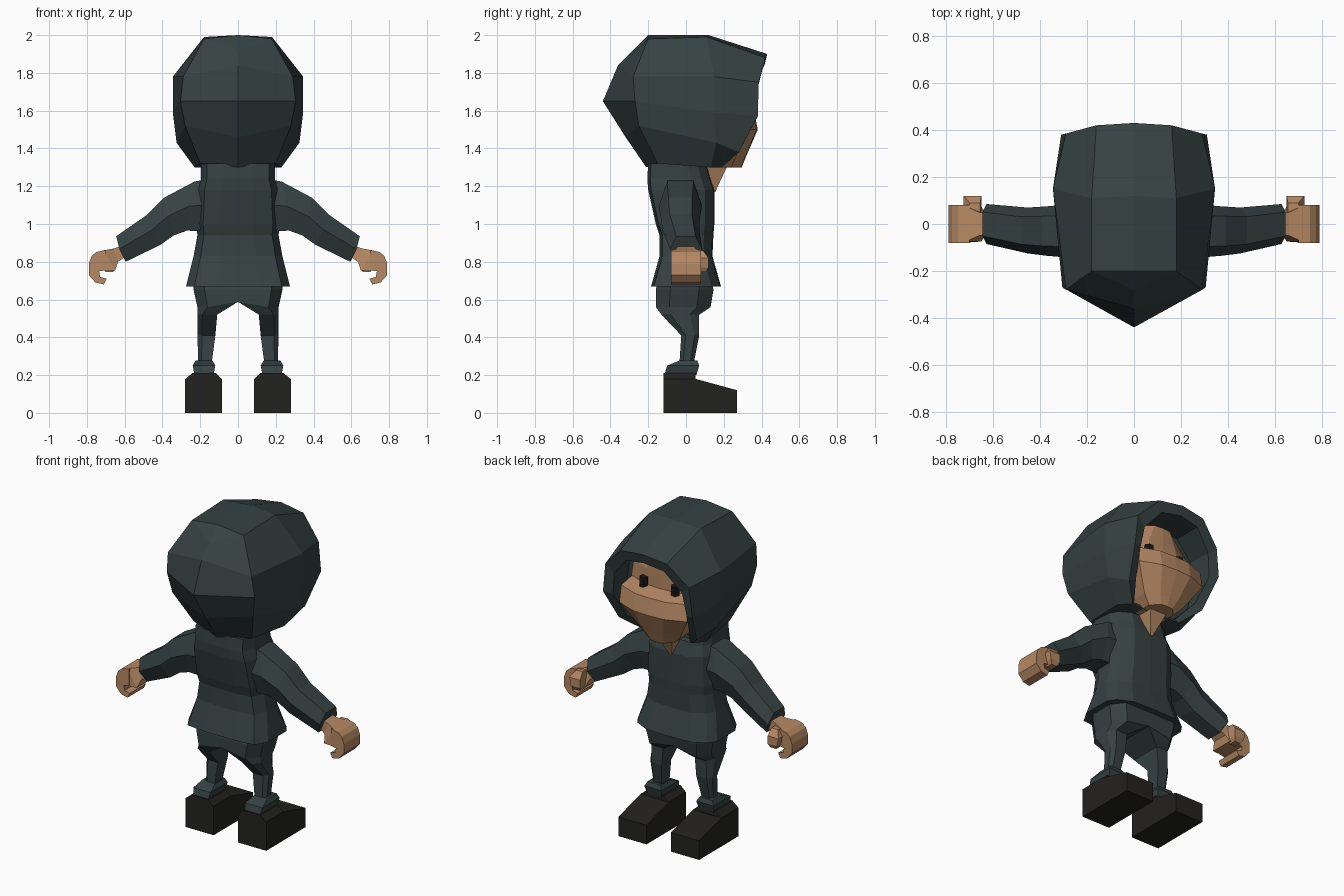
import bpy, bmesh, math

if "Cube" in bpy.data.objects:
    bpy.data.objects.remove(bpy.data.objects["Cube"], do_unlink=True)


def material(name, rgb):
    m = bpy.data.materials.new(name)
    m.use_nodes = True
    m.diffuse_color = (*rgb, 1)
    bsdf = m.node_tree.nodes["Principled BSDF"]
    bsdf.inputs["Base Color"].default_value = (*rgb, 1)
    bsdf.inputs["Roughness"].default_value = 0.9
    return m


CLOTH = material("dark teal cloth", (0.037, 0.054, 0.054))
SKIN = material("tan skin", (0.47, 0.25, 0.125))
SHOE = material("black shoe", (0.0165, 0.016, 0.015))
EYE = material("black eye", (0.008, 0.009, 0.009))


def loft(name, rings, mat, sign=1):
    """Skin closed rings of points into a capped flat-shaded solid."""
    bm = bmesh.new()
    vs = [[bm.verts.new((sign * x, y, z)) for x, y, z in r] for r in rings]
    n = len(rings[0])
    for a, b in zip(vs, vs[1:]):
        for i in range(n):
            j = (i + 1) % n
            bm.faces.new((a[i], a[j], b[j], b[i]))
    bm.faces.new(vs[0])
    if len({tuple(round(c, 4) for c in p) for p in rings[-1]}) == n:
        bm.faces.new(vs[-1])
    bmesh.ops.remove_doubles(bm, verts=bm.verts, dist=0.0005)
    bmesh.ops.recalc_face_normals(bm, faces=bm.faces)
    me = bpy.data.meshes.new(name)
    bm.to_mesh(me)
    bm.free()
    me.materials.append(mat)
    ob = bpy.data.objects.new(name, me)
    bpy.context.collection.objects.link(ob)
    return ob


def symmetric(half):
    """Complete a half outline whose first point lies on x = 0."""
    return half + [(-x, y, z) for x, y, z in reversed(half[1:])]


def box_ring(x0, x1, y0, y1, z):
    return [(x0, y0, z), (x1, y0, z), (x1, y1, z), (x0, y1, z)]


# Hood: inside, rim, widest ring, back ring, then the ridge at the back
hood = [
    [(0, .20, 1.86), (.15, .20, 1.84), (.25, .20, 1.72), (.27, .20, 1.56), (.24, .18, 1.41), (.15, .15, 1.32)],
    [(0, .415, 1.84), (.13, .405, 1.82), (.235, .375, 1.70), (.255, .36, 1.56), (.22, .28, 1.41), (.15, .18, 1.32)],
    [(0, .43, 1.90), (.16, .42, 1.88), (.29, .385, 1.75), (.31, .38, 1.57), (.27, .28, 1.38), (.17, .19, 1.30)],
    [(0, .12, 2.00), (.18, .11, 1.99), (.345, .15, 1.78), (.345, .15, 1.59), (.325, .16, 1.43), (.23, .13, 1.30)],
    [(0, -.20, 2.00), (.18, -.20, 1.98), (.29, -.28, 1.78), (.305, -.27, 1.65), (.28, -.25, 1.52), (.20, -.15, 1.32)],
    [(0, -.20, 2.00), (0, -.28, 1.92), (0, -.36, 1.84), (0, -.44, 1.65), (0, -.32, 1.46), (0, -.21, 1.30)],
]
loft("hood", [symmetric(r) for r in hood], CLOTH)

# Face: jaw bulging forward, a ledge, then the recessed brow
face = []
for z, w, y in [(1.30, .09, .29), (1.35, .14, .31), (1.50, .235, .375), (1.60, .235, .355),
                (1.62, .235, .25), (1.72, .22, .25), (1.83, .12, .25)]:
    face.append(symmetric([(0, y + .005, z), (.45 * w, y, z), (w, y - .05, z), (w, .12, z)]))
loft("face", face, SKIN)
loft("throat", [[(-.008, .10, 1.17), (.008, .10, 1.17), (.008, .155, 1.17), (-.008, .155, 1.17)],
                box_ring(-.06, .06, .08, .22, 1.31)], SKIN)

# Tunic: chamfered rings flaring to the hem
tunic = []
for z, w, yb, yf in [(1.32, .195, -.20, .11), (1.24, .195, -.205, .13), (1.18, .21, -.20, .15),
                     (1.00, .22, -.16, .15), (.94, .215, -.14, .145), (.83, .235, -.14, .14),
                     (.67, .275, -.185, .185)]:
    tunic.append(symmetric([(0, yf, z), (.55 * w, yf - .005, z), (.88 * w, yf - .05, z), (w, yf - .10, z),
                            (w, yb + .09, z), (.84 * w, yb + .015, z), (.4 * w, yb, z)]))
loft("tunic", tunic, CLOTH)

for side, s in (("left", 1), ("right", -1)):
    # Sleeve: six-sided sections given by top and bottom points and depth
    sleeve = []
    for tx, tz, bx, bz, y0, y1 in [(.14, 1.24, .16, .96, -.14, .08), (.23, 1.225, .27, .965, -.145, .085),
                                   (.39, 1.14, .34, .94, -.135, .075), (.48, 1.05, .41, .89, -.125, .07),
                                   (.645, .935, .595, .80, -.085, .085)]:
        mx, mz, yc, h = (tx + bx) / 2 + .008, (tz + bz) / 2, (y0 + y1) / 2, (y1 - y0) / 2
        sleeve.append([(tx, yc - .6 * h, tz), (tx, yc + .6 * h, tz), (mx, y1, mz),
                       (bx, yc + .6 * h, bz), (bx, yc - .6 * h, bz), (mx, y0, mz)])
    loft(side + "_sleeve", sleeve, CLOTH, s)

    # Hand: wrist and palm, curled fingers, thumb
    palm = []
    for tx, tz, bx, bz, h in [(.60, .89, .59, .83, .04), (.66, .87, .635, .80, .05), (.715, .86, .65, .755, .075),
                              (.74, .85, .73, .755, .078)]:
        palm.append([(tx, -h, tz), (tx, h, tz), (bx, h, bz), (bx, -h, bz)])
    loft(side + "_palm", palm, SKIN, s)
    curl = [(.70, .862), (.75, .852), (.775, .83), (.79, .79), (.79, .73), (.755, .69), (.71, .68),
            (.695, .71), (.73, .72), (.735, .75), (.70, .755)]
    loft(side + "_fingers", [[(x, y, z) for x, z in curl] for y in (-.08, .08)], SKIN, s)
    loft(side + "_thumb", [box_ring(.655, .70, .04, .09, .86), box_ring(.65, .725, .05, .12, .82),
                           box_ring(.65, .715, .06, .12, .77), box_ring(.66, .70, .06, .105, .745)], SKIN, s)

    # Trouser leg: inner edge rises to the crotch at the centre line
    leg = []
    for x0, x1, y0, y1, zi, zo in [(0, .24, -.15, .14, .70, .70), (0, .235, -.16, .145, .65, .65),
                                   (0, .215, -.16, .13, .588, .56), (.11, .215, -.13, .07, .52, .52),
                                   (.12, .215, -.025, .07, .41, .41), (.14, .21, -.035, .04, .26, .26)]:
        xc, d = x1 - .25 * (x1 - x0), .25 * (y1 - y0)
        leg.append([(x0, y0, zi), (xc, y0, zo), (x1, y0 + d, zo), (x1, y1 - d, zo), (xc, y1, zo), (x0, y1, zi)])
    loft(side + "_leg", leg, CLOTH, s)
    loft(side + "_cuff", [box_ring(.135, .225, -.035, .06, .277), box_ring(.12, .24, -.10, .07, .25),
                          box_ring(.13, .23, -.115, .055, .20)], CLOTH, s)

    # Shoe: block with a sloped toe and a chamfered heel top
    x0, x1 = .085, .28
    loft(side + "_shoe", [[(x0, -.12, 0), (x1, -.12, 0), (x1, .05, 0), (x1, .27, 0), (x0, .27, 0), (x0, .05, 0)],
                          [(x0, -.12, .18), (x1, -.12, .18), (x1, .05, .18), (x1, .27, .12), (x0, .27, .12),
                           (x0, .05, .18)]], SHOE, s)
    loft(side + "_shoe_collar", [box_ring(x0, x1, -.12, .05, .178), box_ring(.12, .24, -.12, .05, .212)], SHOE, s)

    # Eye: upright six-sided peg
    loft(side + "_eye", [[(.11 + .027 * math.cos(k * math.pi / 3), .262 + .027 * math.sin(k * math.pi / 3), z)
                          for k in range(6)] for z in (1.55, 1.67)], EYE, s)
